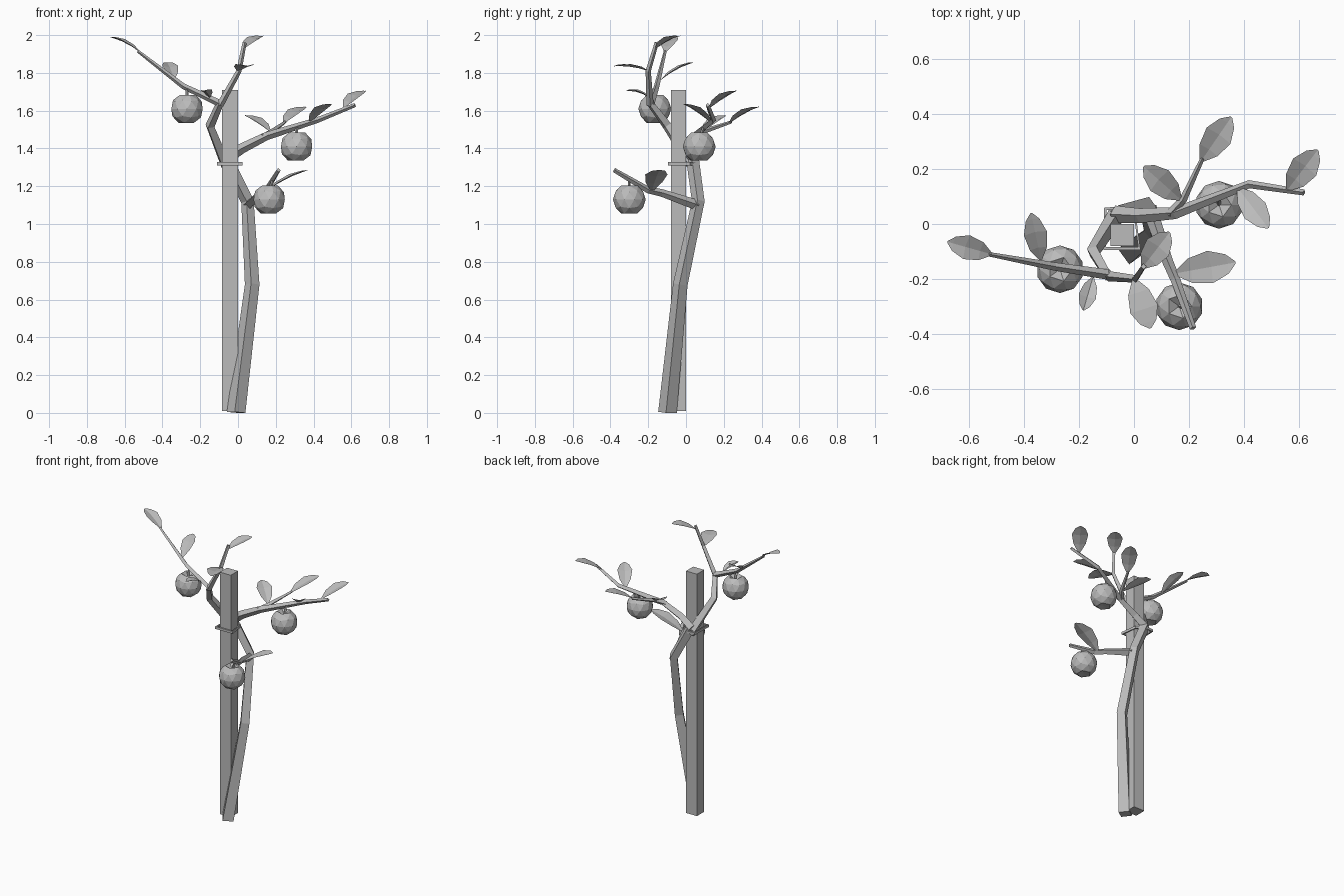
import bpy, bmesh, math
from mathutils import Vector, Matrix

cube = bpy.data.objects.get("Cube")
if cube:
    bpy.data.objects.remove(cube, do_unlink=True)

grey = bpy.data.materials.new("plain grey")
grey.use_nodes = True
grey.diffuse_color = (0.5, 0.5, 0.5, 1)
grey.node_tree.nodes["Principled BSDF"].inputs["Base Color"].default_value = (0.5, 0.5, 0.5, 1)


def finish(name, bm, closed=True):
    if closed:
        bmesh.ops.recalc_face_normals(bm, faces=bm.faces)
    mesh = bpy.data.meshes.new(name)
    bm.to_mesh(mesh)
    bm.free()
    mesh.materials.append(grey)
    obj = bpy.data.objects.new(name, mesh)
    bpy.context.collection.objects.link(obj)
    return obj


def limb(name, path, radii, sides=4, turn=0.0):
    """Tapered tube swept along a path of points."""
    bm = bmesh.new()
    pts = [Vector(p) for p in path]
    u = None
    rings = []
    for i, p in enumerate(pts):
        before = (p - pts[i - 1]).normalized() if i else Vector()
        after = (pts[i + 1] - p).normalized() if i < len(pts) - 1 else Vector()
        t = (before + after).normalized()
        if u is None:
            u = Vector((1, 0, 0)) if abs(t.z) > 0.8 else Vector((0, 0, 1))
        u = (u - t * u.dot(t)).normalized()
        v = t.cross(u)
        ring = []
        for k in range(sides):
            a = 2 * math.pi * k / sides + turn
            co = p + (u * math.cos(a) + v * math.sin(a)) * radii[i]
            co.z = max(co.z, 0)
            ring.append(bm.verts.new(co))
        rings.append(ring)
    for a, b in zip(rings, rings[1:]):
        for k in range(sides):
            n = (k + 1) % sides
            bm.faces.new((a[k], a[n], b[n], b[k]))
    bm.faces.new(rings[0])
    bm.faces.new(rings[-1])
    return finish(name, bm)


def leaf(name, base, tip, width):
    """Pointed leaf folded along its midrib."""
    base, tip = Vector(base), Vector(tip)
    along = tip - base
    side = along.cross(Vector((0, 0, 1))).normalized()
    up = side.cross(along).normalized()
    bm = bmesh.new()
    rows = []
    for t, w in ((0, 0.12), (0.28, 0.75), (0.62, 1), (0.88, 0.6), (1, 0.08)):
        mid = base + along * t + up * 0.01 * math.sin(math.pi * t)
        half = side * w * width / 2
        fold = up * 0.012 * w
        rows.append([bm.verts.new(c) for c in (mid - half + fold, mid, mid + half + fold)])
    for a, b in zip(rows, rows[1:]):
        for k in (0, 1):
            bm.faces.new((a[k], a[k + 1], b[k + 1], b[k]))
    finish(name, bm, closed=False)


def fruit(name, centre, stem_top):
    """Faceted fruit with a dimple, and its short stem."""
    bm = bmesh.new()
    bmesh.ops.create_icosphere(bm, subdivisions=2, radius=0.087)
    for v in bm.verts:
        if v.co.z > 0.08:
            v.co.z = 0.045
        elif v.co.z < -0.08:
            v.co.z = -0.07
    bmesh.ops.translate(bm, verts=bm.verts, vec=centre)
    finish(name, bm)
    x, y, z = centre
    limb(name + "_stem", [(x, y, z + 0.04), stem_top], [0.008, 0.007])


# Support post
bm = bmesh.new()
bmesh.ops.create_cube(bm, size=1, matrix=Matrix.Translation((-0.0425, -0.04, 0.86))
                      @ Matrix.Diagonal((0.085, 0.08, 1.7, 1)))
finish("support_post", bm)

# Trunk and branches
limb("trunk", [(-0.01, -0.098, 0), (0.075, -0.03, 0.68), (0.05, 0.065, 1.12),
               (-0.06, 0.035, 1.34)], [0.05, 0.039, 0.034, 0.034], turn=-0.15)
limb("left_leader", [(-0.06, 0.04, 1.3), (-0.148, -0.1, 1.52), (-0.095, -0.19, 1.64)],
     [0.033, 0.026, 0.02])
limb("long_high_branch", [(-0.09, -0.185, 1.635), (-0.29, -0.155, 1.73), (-0.53, -0.11, 1.915)],
     [0.019, 0.015, 0.008])
limb("short_high_branch", [(-0.095, -0.19, 1.63), (0.005, -0.2, 1.81), (0.035, -0.155, 1.96)],
     [0.019, 0.014, 0.011])
limb("side_branch", [(-0.07, 0.035, 1.34), (0.02, 0.03, 1.4), (0.15, 0.04, 1.465),
                     (0.42, 0.145, 1.55), (0.62, 0.115, 1.63)],
     [0.032, 0.027, 0.022, 0.015, 0.011])
limb("side_twig", [(0.13, 0.035, 1.46), (0.18, 0.09, 1.49), (0.25, 0.24, 1.54)],
     [0.017, 0.014, 0.008])
limb("low_branch", [(0.055, 0.06, 1.1), (0.12, -0.13, 1.165), (0.15, -0.2, 1.18),
                    (0.215, -0.38, 1.285)], [0.028, 0.02, 0.018, 0.012])

# Tie around post and trunk
tie = [(-0.105, 0.055), (-0.05, 0.06), (0.005, 0.02), (0.02, -0.09), (-0.107, -0.09)]
bm = bmesh.new()
centre = Vector((-0.045, -0.015))
loops = []
for scale, z in ((1.06, 1.31), (1.06, 1.327), (0.93, 1.327), (0.93, 1.31)):
    flat = [centre + (Vector(p) - centre) * scale for p in tie]
    loops.append([bm.verts.new((p.x, p.y, z)) for p in flat])
for i in range(4):
    a, b = loops[i], loops[(i + 1) % 4]
    for k in range(5):
        n = (k + 1) % 5
        bm.faces.new((a[k], a[n], b[n], b[k]))
finish("tie", bm)

# Fruit
fruit("high_fruit", (-0.27, -0.165, 1.61), (-0.27, -0.16, 1.72))
fruit("side_fruit", (0.31, 0.07, 1.41), (0.31, 0.095, 1.515))
fruit("low_fruit", (0.165, -0.3, 1.13), (0.185, -0.3, 1.235))

# Leaves
leaf("high_tip_leaf", (-0.52, -0.11, 1.91), (-0.68, -0.065, 1.99), 0.09)
leaf("high_back_leaf", (-0.34, -0.13, 1.765), (-0.375, 0.04, 1.855), 0.085)
leaf("small_leaf", (-0.15, -0.195, 1.67), (-0.185, -0.315, 1.705), 0.065)
leaf("front_top_leaf", (0.0, -0.2, 1.81), (0.06, -0.38, 1.835), 0.105)
leaf("crown_leaf", (0.03, -0.16, 1.93), (0.13, -0.03, 1.995), 0.1)
leaf("inner_leaf", (0.17, 0.09, 1.49), (0.035, 0.21, 1.575), 0.1)
leaf("twig_leaf", (0.245, 0.23, 1.535), (0.355, 0.39, 1.62), 0.105)
leaf("side_front_leaf", (0.38, 0.13, 1.54), (0.49, -0.015, 1.635), 0.095)
leaf("side_tip_leaf", (0.56, 0.125, 1.615), (0.67, 0.27, 1.705), 0.105)
leaf("low_leaf", (0.15, -0.18, 1.175), (0.37, -0.14, 1.285), 0.12)
